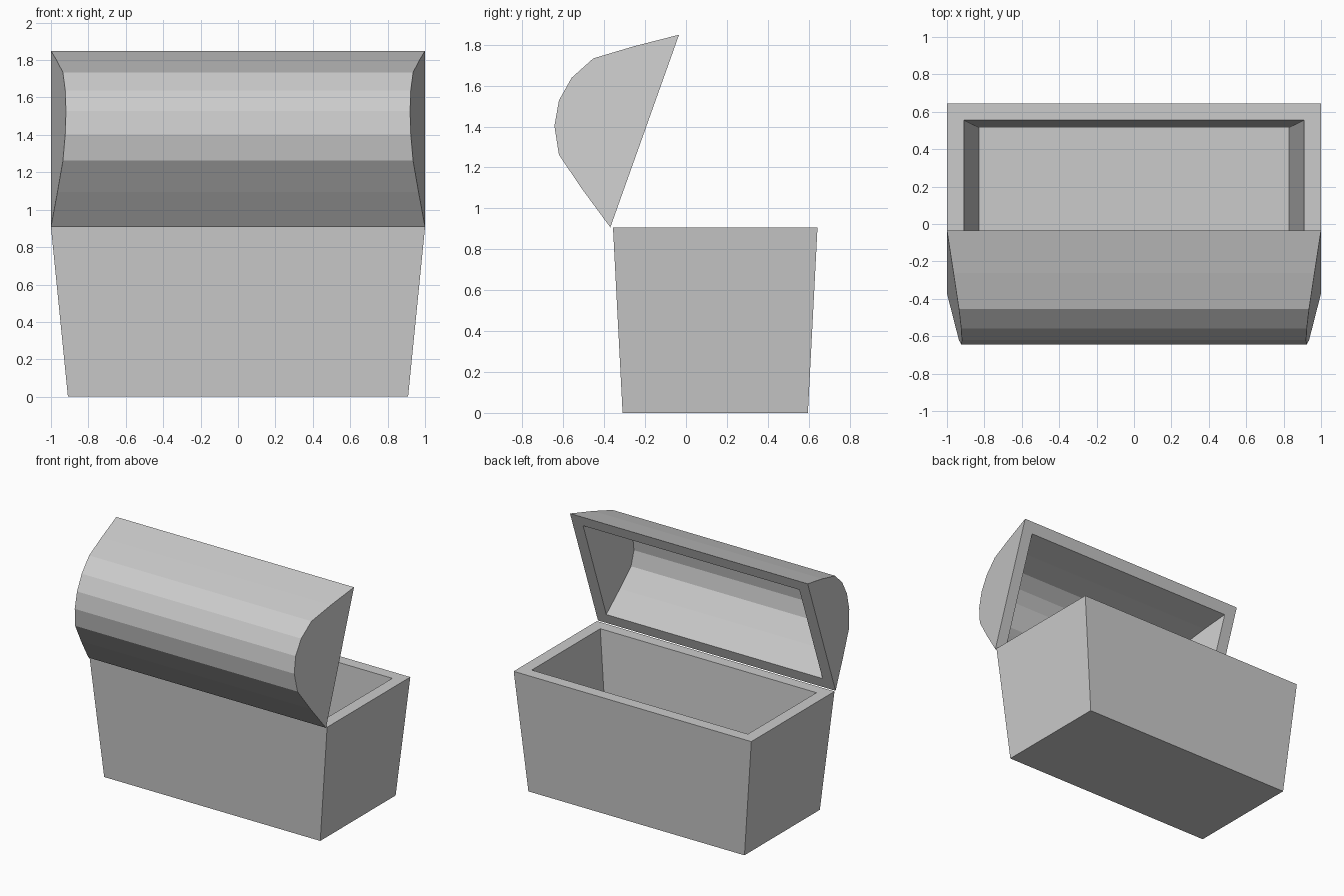
import bpy, bmesh
from mathutils import Vector

if "Cube" in bpy.data.objects:
    bpy.data.objects.remove(bpy.data.objects["Cube"])


def hollow_shell(name, outer, inner, half, inner_half, taper, origin, along, out):
    """Open trough: a profile of (u, v) points run along x, with flat ends leaning in by taper * v."""
    origin, along, out = Vector(origin), Vector(along).normalized(), Vector(out).normalized()
    bm = bmesh.new()

    def skin(profile, width):
        sides = []
        for s in (-1, 1):
            row = []
            for u, v in profile:
                x = Vector((s * (width - taper * v), 0, 0))
                row.append(bm.verts.new(origin + x + along * u + out * v))
            bm.faces.new(row)                       # end wall
            sides.append(row)
        a, b = sides
        for i in range(len(profile) - 1):           # panels along the length
            bm.faces.new((a[i], a[i + 1], b[i + 1], b[i]))
        return [a[0], a[-1], b[-1], b[0]]           # corners of the opening

    o, n = skin(outer, half), skin(inner, inner_half)
    for i in range(4):                              # flat rim
        j = (i + 1) % 4
        bm.faces.new((o[i], o[j], n[j], n[i]))
    bmesh.ops.recalc_face_normals(bm, faces=bm.faces)
    mesh = bpy.data.meshes.new(name)
    bm.to_mesh(mesh)
    bm.free()
    obj = bpy.data.objects.new(name, mesh)
    bpy.context.collection.objects.link(obj)
    return obj


# Chest box: tapered walls, v measured downward from the rim
hollow_shell("chest_box",
             [(-0.5, 0), (-0.453, 0.907), (0.453, 0.907), (0.5, 0)],
             [(-0.412, 0), (-0.372, 0.825), (0.372, 0.825), (0.412, 0)],
             1.0, 0.91, 0.1,
             (0, 0.143, 0.907), (0, 1, 0), (0, 0, -1))

# Open lid: faceted arch, tilted back about its lower edge
half_arch = [(-0.5, 0), (-0.369, 0.194), (-0.25, 0.356), (-0.125, 0.424)]
arch = half_arch + [(0, 0.445)] + [(-u, v) for u, v in reversed(half_arch)]
slope = Vector((0, 0.336, 0.942)).normalized()
hollow_shell("chest_lid", arch, [(u * 0.83, v * 0.86) for u, v in arch],
             1.0, 0.91, 0.18,
             Vector((0, -0.37, 0.907)) + slope * 0.5, slope, (0, -0.942, 0.336))
